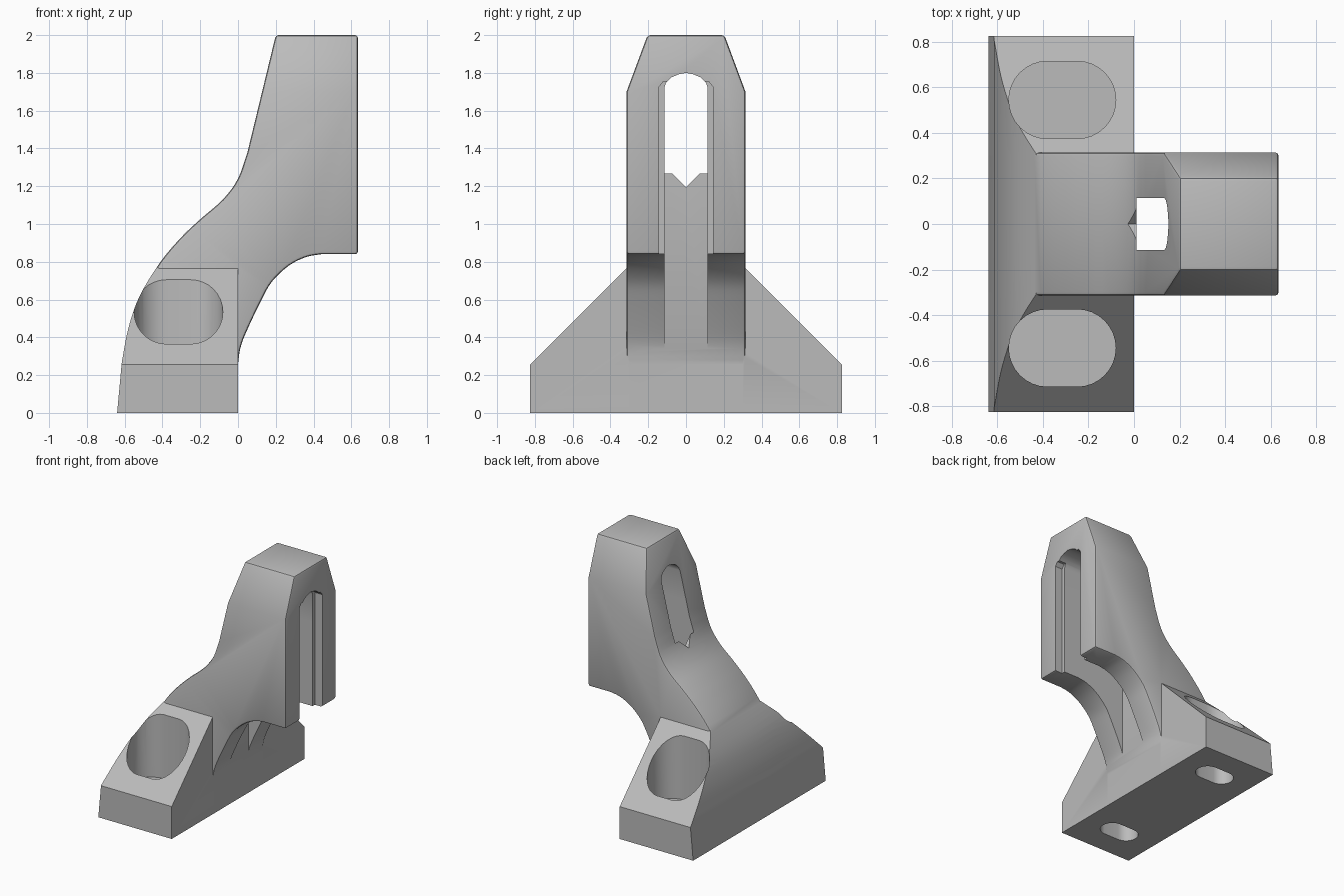
import bpy, bmesh, math
from mathutils import Vector

cube = bpy.data.objects.get("Cube")
if cube:
    bpy.data.objects.remove(cube, do_unlink=True)

grey = bpy.data.materials.new("plain grey")
grey.use_nodes = True
grey.diffuse_color = (0.5, 0.5, 0.5, 1)
grey.node_tree.nodes["Principled BSDF"].inputs["Base Color"].default_value = (0.5, 0.5, 0.5, 1)


def prism(name, points, axis, lo, hi):
    """Extrude a 2D outline along an axis; the outline uses the other two axes in order."""
    bm = bmesh.new()
    place = {"x": lambda p, d: (d, p[0], p[1]),
             "y": lambda p, d: (p[0], d, p[1]),
             "z": lambda p, d: (p[0], p[1], d)}[axis]
    face = bm.faces.new([bm.verts.new(place(p, lo)) for p in points])
    new = bmesh.ops.extrude_face_region(bm, geom=[face])["geom"]
    bmesh.ops.translate(bm, vec=Vector(place((0, 0), hi - lo)),
                        verts=[v for v in new if isinstance(v, bmesh.types.BMVert)])
    bmesh.ops.recalc_face_normals(bm, faces=bm.faces)
    mesh = bpy.data.meshes.new(name)
    bm.to_mesh(mesh)
    bm.free()
    mesh.materials.append(grey)
    ob = bpy.data.objects.new(name, mesh)
    bpy.context.collection.objects.link(ob)
    return ob


def bake(ob):
    """Replace the mesh by its modified version."""
    bpy.context.view_layer.update()
    mesh = bpy.data.meshes.new_from_object(ob.evaluated_get(bpy.context.evaluated_depsgraph_get()))
    ob.modifiers.clear()
    ob.data = mesh


def combine(ob, other, operation):
    mod = ob.modifiers.new(operation.title(), "BOOLEAN")
    mod.operation, mod.object, mod.solver = operation, other, "EXACT"
    bake(ob)
    bpy.data.objects.remove(other, do_unlink=True)


def smooth_path(pts, steps=4):
    """Smooth curve through the given points."""
    p = [Vector(q) for q in pts]
    p = [2 * p[0] - p[1]] + p + [2 * p[-1] - p[-2]]
    out = []
    for a, b, c, d in zip(p, p[1:], p[2:], p[3:]):
        for i in range(steps):
            t = i / steps
            out.append(tuple(0.5 * (2 * b + (c - a) * t + (2 * a - 5 * b + 4 * c - d) * t * t
                                    + (3 * b - a - 3 * c + d) * t ** 3)))
    return out + [tuple(p[-2])]


def mirrored(half):
    """Close a y/z outline given its +y half from bottom to top."""
    return half + [(-y, z) for y, z in reversed(half)]


def stadium(cx, cy, half, r, n=16):
    right = [(cx + half + r * math.cos(a), cy + r * math.sin(a))
             for a in (math.pi * (i / n - 0.5) for i in range(n + 1))]
    return right + [(2 * cx - x, 2 * cy - y) for x, y in right]


# Side profile curves
spine = smooth_path([(-0.615, 0.27), (-0.58, 0.45), (-0.52, 0.62), (-0.41, 0.8), (-0.3, 0.93),
                     (-0.2, 1.025), (-0.08, 1.13), (0, 1.24), (0.05, 1.38)])
belly = smooth_path([(0.44, 0.84), (0.36, 0.825), (0.27, 0.78), (0.18, 0.695), (0.12, 0.59),
                     (0.04, 0.42), (0.012, 0.34), (0, 0.26)])

# Arm: profile trimmed to a tapering head, with eased edges
arm = prism("bracket", [(-0.64, 0)] + spine + [(0.2, 2), (0.635, 2), (0.635, 0.84)] + belly
            + [(0, 0)], "y", -0.9, 0.9)
combine(arm, prism("head_trim", mirrored([(0.315, -0.1), (0.315, 1.7), (0.185, 2.05)]),
                   "x", -1, 1), "INTERSECT")
ease = arm.modifiers.new("Ease", "BEVEL")
ease.width, ease.segments, ease.limit_method, ease.angle_limit = 0.015, 2, "ANGLE", math.radians(40)
bake(arm)

# Foot: the same spine, cut off by sloping shoulders
low = [p for p in spine if p[1] < 1]
foot = prism("foot", [(-0.64, 0)] + low + [(0, low[-1][1]), (0, 0)], "y", -0.9, 0.9)
combine(foot, prism("shoulder_trim", mirrored([(0.825, 0), (0.825, 0.255), (0.31, 0.77)]),
                    "x", -1, 1), "INTERSECT")
combine(arm, foot, "UNION")

# Long slot: arched top, pointed lower end through the back, channel below
arch = [(0.115, 1.72), (0.105, 1.75), (0.08, 1.775), (0.04, 1.792)]
window = [(0, 1.195), (0.115, 1.31)] + arch + [(0, 1.8)]
window += [(-y, z) for y, z in reversed(window[1:-1])]
combine(arm, prism("window_cutter", window, "x", -0.5, 1), "DIFFERENCE")
combine(arm, prism("channel_cutter", mirrored([(0.115, 0.1), (0.115, 1.5)]), "x", 0.012, 1),
        "DIFFERENCE")
combine(arm, prism("rim_cutter", mirrored([(0.143, 0.7), (0.143, 1.725), (0.12, 1.755)]), "x", 0.57, 1),
        "DIFFERENCE")

# Screw pockets from above and narrower slots from below
for side in (-1, 1):
    y = side * 0.545
    combine(arm, prism("pocket_cutter", stadium(-0.315, y, 0.065, 0.17), "z", 0.2, 1.2), "DIFFERENCE")
    combine(arm, prism("screw_cutter", stadium(-0.315, y, 0.065, 0.09), "z", -0.2, 0.185), "DIFFERENCE")

# Smooth curved faces, keep the corners crisp
bpy.ops.object.select_all(action="DESELECT")
arm.select_set(True)
bpy.context.view_layer.objects.active = arm
bpy.ops.object.shade_smooth_by_angle(angle=math.radians(30))
